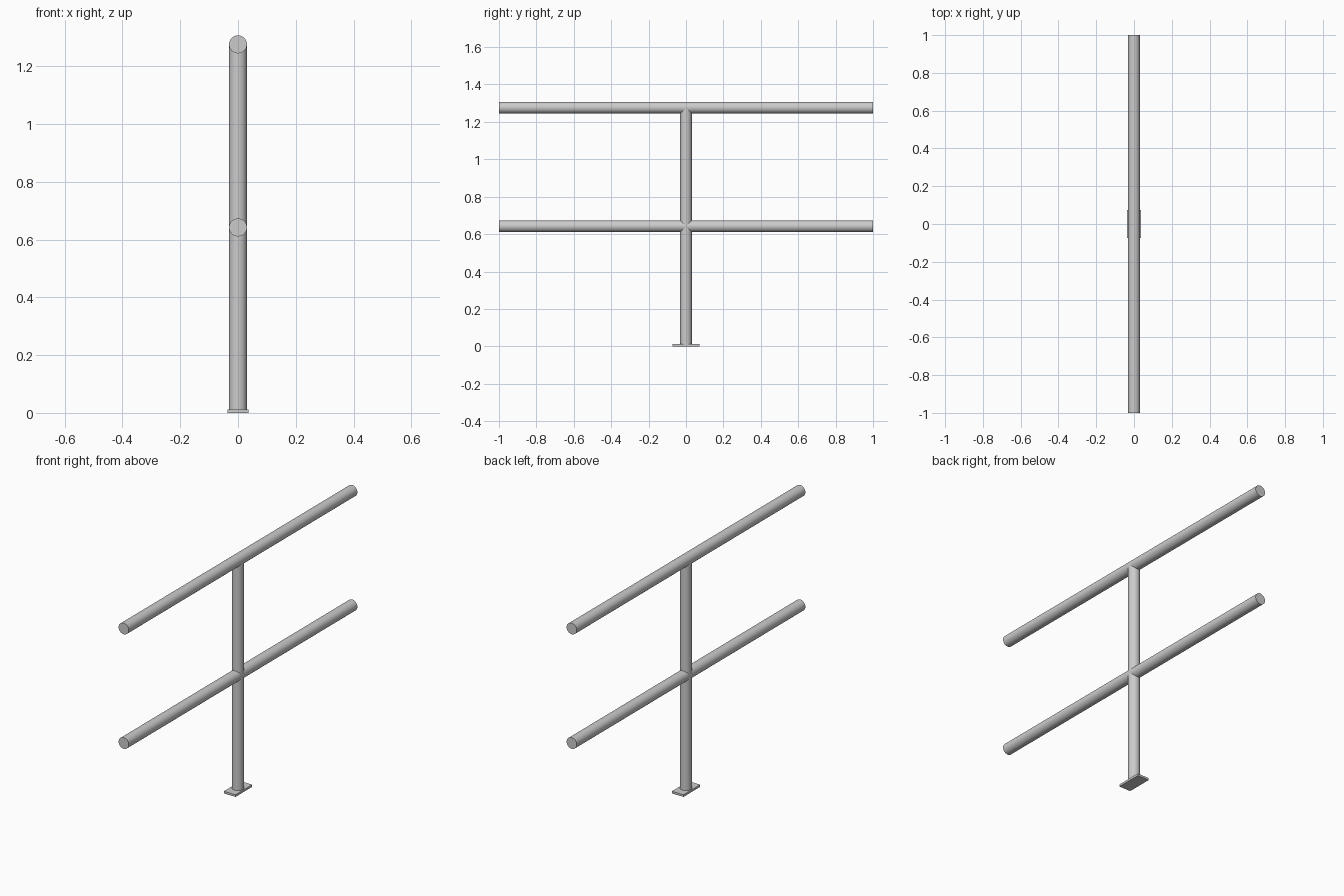
import bpy, math

if "Cube" in bpy.data.objects:
    bpy.data.objects.remove(bpy.data.objects["Cube"])

R = 0.031          # shared pipe radius
TOP_Z = 1.276      # handrail centre height
MID_Z = 0.642      # mid rail centre height
PLATE_H = 0.012


def pipe(name, location, length, rotation=(0, 0, 0)):
    bpy.ops.mesh.primitive_cylinder_add(vertices=48, radius=R, depth=length,
                                        location=location, rotation=rotation)
    obj = bpy.context.object
    obj.name = name
    bpy.ops.object.shade_smooth_by_angle(angle=math.radians(30))
    return obj


# Base plate
bpy.ops.mesh.primitive_cube_add(size=1, location=(0, 0, PLATE_H / 2))
plate = bpy.context.object
plate.name = "base_plate"
plate.scale = (0.072, 0.146, PLATE_H)
bpy.ops.object.transform_apply(location=False, rotation=False, scale=True)

# Upright post, ending inside the handrail
pipe("post", (0, 0, (PLATE_H + TOP_Z) / 2), TOP_Z - PLATE_H)

# Horizontal rails along y
for name, z in (("mid_rail", MID_Z), ("handrail", TOP_Z)):
    pipe(name, (0, 0, z), 2.0, (math.pi / 2, 0, 0))
